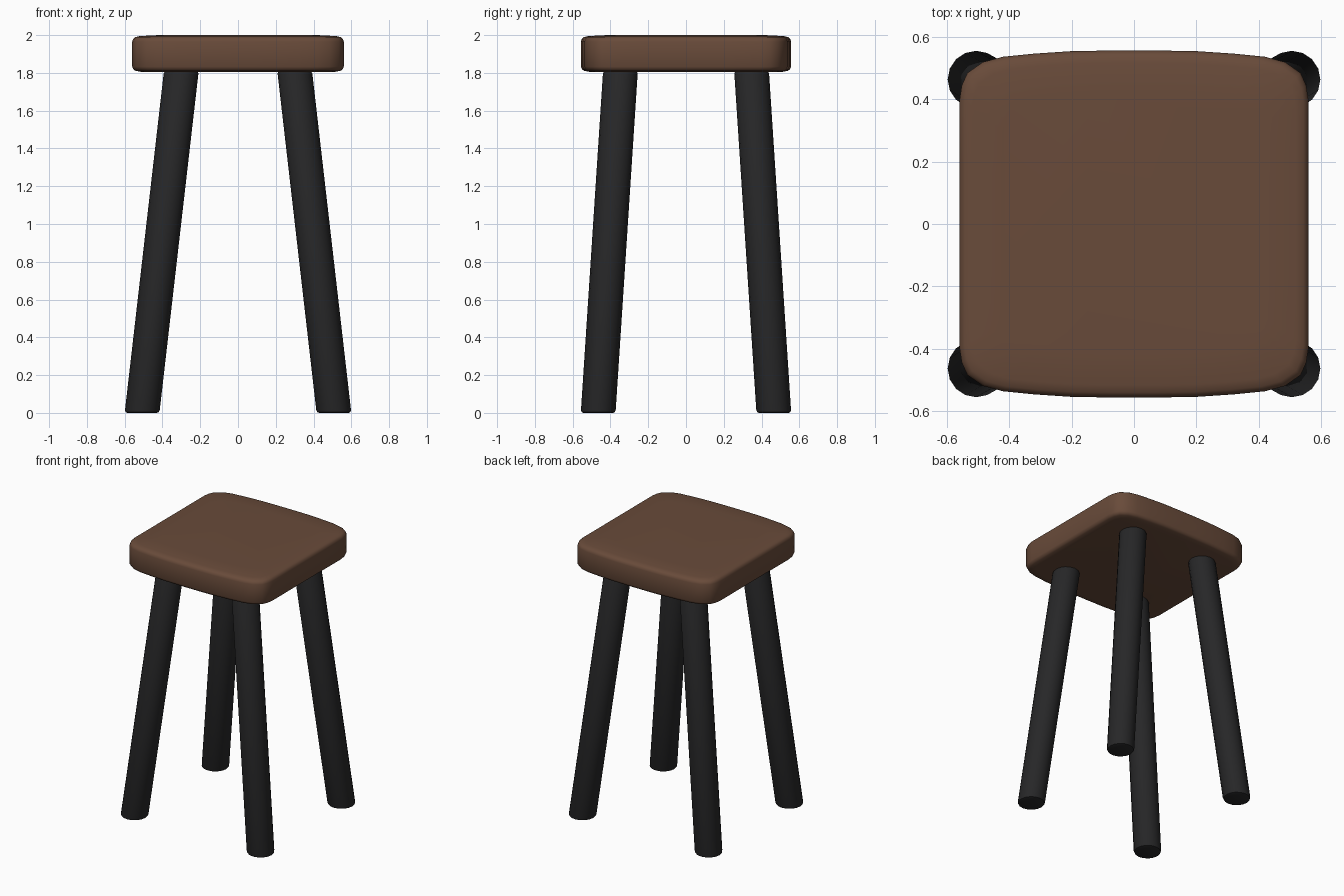
import bpy, bmesh, math

if "Cube" in bpy.data.objects:
    bpy.data.objects.remove(bpy.data.objects["Cube"])


def material(name, color):
    m = bpy.data.materials.new(name)
    m.diffuse_color = color
    m.use_nodes = True
    m.node_tree.nodes["Principled BSDF"].inputs["Base Color"].default_value = m.diffuse_color
    return m


def loft(name, rings, mat, angle):
    """Skin closed rings of equal length and cap both ends."""
    bm = bmesh.new()
    loops = [[bm.verts.new(p) for p in ring] for ring in rings]
    n = len(loops[0])
    for a, b in zip(loops, loops[1:]):
        for i in range(n):
            j = (i + 1) % n
            bm.faces.new((a[i], a[j], b[j], b[i]))
    bm.faces.new(loops[0][::-1])
    bm.faces.new(loops[-1])
    bmesh.ops.recalc_face_normals(bm, faces=bm.faces)
    me = bpy.data.meshes.new(name)
    bm.to_mesh(me)
    bm.free()
    ob = bpy.data.objects.new(name, me)
    bpy.context.collection.objects.link(ob)
    me.materials.append(mat)
    bpy.ops.object.select_all(action='DESELECT')
    ob.select_set(True)
    bpy.context.view_layer.objects.active = ob
    bpy.ops.object.shade_smooth_by_angle(angle=math.radians(angle))
    return ob


brown = material("brown wood", (0.14, 0.07, 0.042, 1))
black = material("black legs", (0.02, 0.02, 0.021, 1))

# seat: rounded square outline, one quarter mirrored to four
quarter = [(0.56, 0.2), (0.56, 0.40), (0.553, 0.445), (0.535, 0.485), (0.485, 0.52),
           (0.42, 0.537), (0.32, 0.547), (0.2, 0.555), (0.07, 0.557)]
outline = (quarter + [(-x, y) for x, y in quarter[::-1]]
           + [(-x, -y) for x, y in quarter] + [(x, -y) for x, y in quarter[::-1]])
# edge profile: height, inset
profile = [(1.805, 0.05), (1.811, 0.018), (1.818, 0.007), (1.833, 0), (1.965, 0),
           (1.98, 0.005), (1.989, 0.016), (1.995, 0.04), (2.0, 0.14)]
loft("seat", [[(x * (1 - d / 0.56), y * (1 - d / 0.56), z) for x, y in outline]
              for z, d in profile], brown, 45)

# legs: splayed round posts with horizontal, softly rounded ends
R, SIDES, TOP = 0.092, 16, 1.81
for side, sx in (("left", -1), ("right", 1)):
    for end, sy in (("front", -1), ("back", 1)):
        rings = []
        for z, r in ((0, R - 0.014), (0.004, R - 0.004), (0.014, R),
                     (TOP - 0.014, R), (TOP - 0.004, R - 0.004), (TOP, R - 0.014)):
            t = z / TOP
            cx, cy = sx * (0.508 - 0.208 * t), sy * (0.465 - 0.118 * t)
            rings.append([(cx + r * math.cos(i * math.tau / SIDES),
                           cy + r * math.sin(i * math.tau / SIDES), z)
                          for i in range(SIDES)])
        loft(f"{end}_{side}_leg", rings, black, 40)
